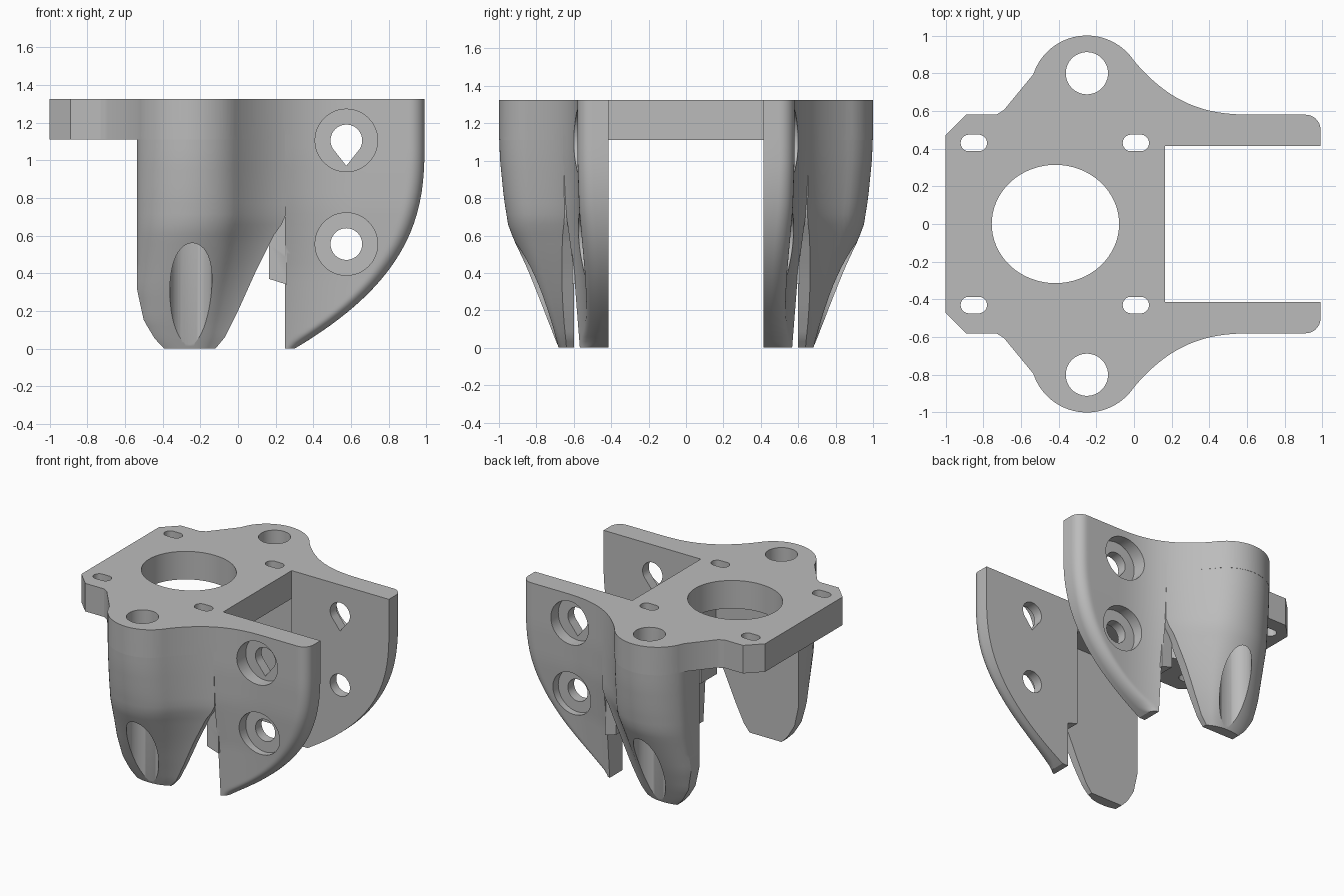
import bpy, bmesh, math

cube = bpy.data.objects.get("Cube")
if cube:
    bpy.data.objects.remove(cube)

TOP = 1.325
INNER = 0.415     # inner face of the wings
POST_IN = 0.6     # inner face of the posts

grey = bpy.data.materials.new("plain_grey")
grey.use_nodes = True
colour = (0.5, 0.5, 0.5, 1)
grey.diffuse_color = colour
grey.node_tree.nodes["Principled BSDF"].inputs["Base Color"].default_value = colour


def lerp(points, v):
    """Piecewise linear lookup in a list of (key, value)."""
    if v <= points[0][0]:
        return points[0][1]
    for (a, p), (b, q) in zip(points, points[1:]):
        if v <= b:
            return p + (q - p) * (v - a) / (b - a)
    return points[-1][1]


def outline(x):
    """Half width of the plan at x: plate, round boss, then sweep to the wing."""
    if x < -0.535:
        return lerp([(-1, 0.47), (-0.89, 0.58), (-0.73, 0.58), (-0.69, 0.605), (-0.535, 0.79)], x)
    if x < 0:
        return 0.7 + math.sqrt(0.09 - (x + 0.25) ** 2)
    return 0.58 + 0.286 * max(0, 1 - x / 0.65) ** 2.7


def loft(name, rings):
    """Skin a stack of closed rings and cap both ends."""
    bm = bmesh.new()
    loops = [[bm.verts.new(p) for p in ring] for ring in rings]
    n = len(loops[0])
    for a, b in zip(loops, loops[1:]):
        for i in range(n):
            j = (i + 1) % n
            bm.faces.new((a[i], a[j], b[j], b[i]))
    bm.faces.new(loops[0])
    bm.faces.new(loops[-1])
    bmesh.ops.recalc_face_normals(bm, faces=bm.faces)
    mesh = bpy.data.meshes.new(name)
    bm.to_mesh(mesh)
    bm.free()
    mesh.materials.append(grey)
    ob = bpy.data.objects.new(name, mesh)
    bpy.context.collection.objects.link(ob)
    return ob


def prism(name, pts, lo, hi, axis="z"):
    """Extrude a plan (axis z) or an elevation (axis y)."""
    if axis == "z":
        return loft(name, [[(a, b, h) for a, b in pts] for h in (lo, hi)])
    return loft(name, [[(a, h, b) for a, b in pts] for h in (lo, hi)])


def oval(cx, cy, rx, ry, n=48):
    return [(cx + rx * math.cos(2 * math.pi * i / n), cy + ry * math.sin(2 * math.pi * i / n))
            for i in range(n)]


def slot(cx, cy, half, r):
    return [(x + (half - r) * (1 if x > cx else -1), y)
            for x, y in oval(cx, cy, r, r, 26)]


def combine(target, other, operation):
    mod = target.modifiers.new("join", "BOOLEAN")
    mod.object = other
    mod.operation = operation
    mod.solver = "EXACT"
    bpy.context.view_layer.objects.active = target
    bpy.ops.object.modifier_apply(modifier=mod.name)
    bpy.data.objects.remove(other)


# Tapers and edges by height
POST_DEPTH = [(0, 0.2), (0.65, 0.875), (0.8, 0.935), (1.0, 0.985), (1.15, 1)]
POST_LEFT = [(0, -0.39), (0.05, -0.44), (0.15, -0.5), (0.31, -0.535)]
POST_RIGHT = [(0, -0.12), (0.06, -0.07), (0.2, 0), (0.4, 0.09), (0.64, 0.21), (0.68, 0.255)]
WING_DEPTH = [(0, 0.63), (0.4, 0.76), (0.75, 0.95), (1.0, 1)]


def post_ring(z, s):
    left, right = lerp(POST_LEFT, z), lerp(POST_RIGHT, z)
    ring = [(right, s * POST_IN, z), (left, s * POST_IN, z)]
    for i in range(41):
        t = i / 40
        x = left + (right - left) * t
        plan_x = (x - 0.535 + 0.79 * t) / 2
        ring.append((x, s * (POST_IN + (outline(plan_x) - POST_IN) * lerp(POST_DEPTH, z)), z))
    return ring


def wing_ring(z, s):
    left = 0.25
    right = 0.99 - 0.69 * max(0, 1 - z / 1.1) ** 2.7
    r = min(0.08, 0.9 * (right - left))
    ring = [(right, s * INNER, z), (left, s * INNER, z)]
    for i in range(31):
        x = left + (right - left) * math.sin(math.pi / 2 * i / 30)
        d = max(0, r - (right - x))
        y = INNER + (outline(x) - INNER) * lerp(WING_DEPTH, z)
        ring.append((x, s * (y - r + math.sqrt(max(0, r * r - d * d))), z))
    return ring


# Top plate
xs = [-1, -0.89, -0.73, -0.71, -0.69] + [-0.535 + 0.7 * i / 40 for i in range(41)]
plan = [(x, outline(x)) for x in xs]
bracket = prism("bracket", plan + [(x, -y) for x, y in reversed(plan)], 1.11, TOP)

# Posts, wings and the short webs joining them
levels = [TOP * (i / 28) ** 1.4 for i in range(29)]
for s in (1, -1):
    combine(bracket, loft("post", [post_ring(z, s) for z in levels]), "UNION")
    web = [(0.165, 0.37), (0.26, 0.34), (0.26, TOP), (0.165, TOP)]
    combine(bracket, prism("web", web, s * INNER, s * 0.61, "y"), "UNION")
    combine(bracket, loft("wing", [wing_ring(z, s) for z in levels]), "UNION")

# Centre bore, boss bores and plate slots
cutters = [prism("bore", oval(-0.417, 0, 0.338, 0.314, 64), 1, 1.5)]
for s in (1, -1):
    cutters.append(prism("boss_bore", oval(-0.25, s * 0.8, 0.112, 0.112), -0.1, 1.5))
    for x in (-0.85, 0.01):
        cutters.append(prism("slot", slot(x, s * 0.43, 0.07, 0.044), 1, 1.5))
    # Wing holes: the upper one is a teardrop, both are recessed outside
    for z in (1.105, 0.555):
        hole = oval(0.575, z, 0.084, 0.084, 40)
        if z > 1:
            hole = [p for p in hole if p[1] > z - 0.06]
            hole.sort(key=lambda p: math.atan2(p[0] - 0.575, z - p[1]))
            hole.insert(0, (0.575, z - 0.135))
            hole.sort(key=lambda p: math.atan2(p[1] - z, p[0] - 0.575))
        cutters.append(prism("hole", hole, s * 0.3, s * 0.8, "y"))
        cutters.append(prism("recess", oval(0.575, z, 0.166, 0.166), s * 0.49, s * 0.8, "y"))
for cutter in cutters:
    combine(bracket, cutter, "DIFFERENCE")

bpy.ops.object.select_all(action="DESELECT")
bracket.select_set(True)
bpy.context.view_layer.objects.active = bracket
bpy.ops.object.shade_smooth_by_angle(angle=math.radians(30))
